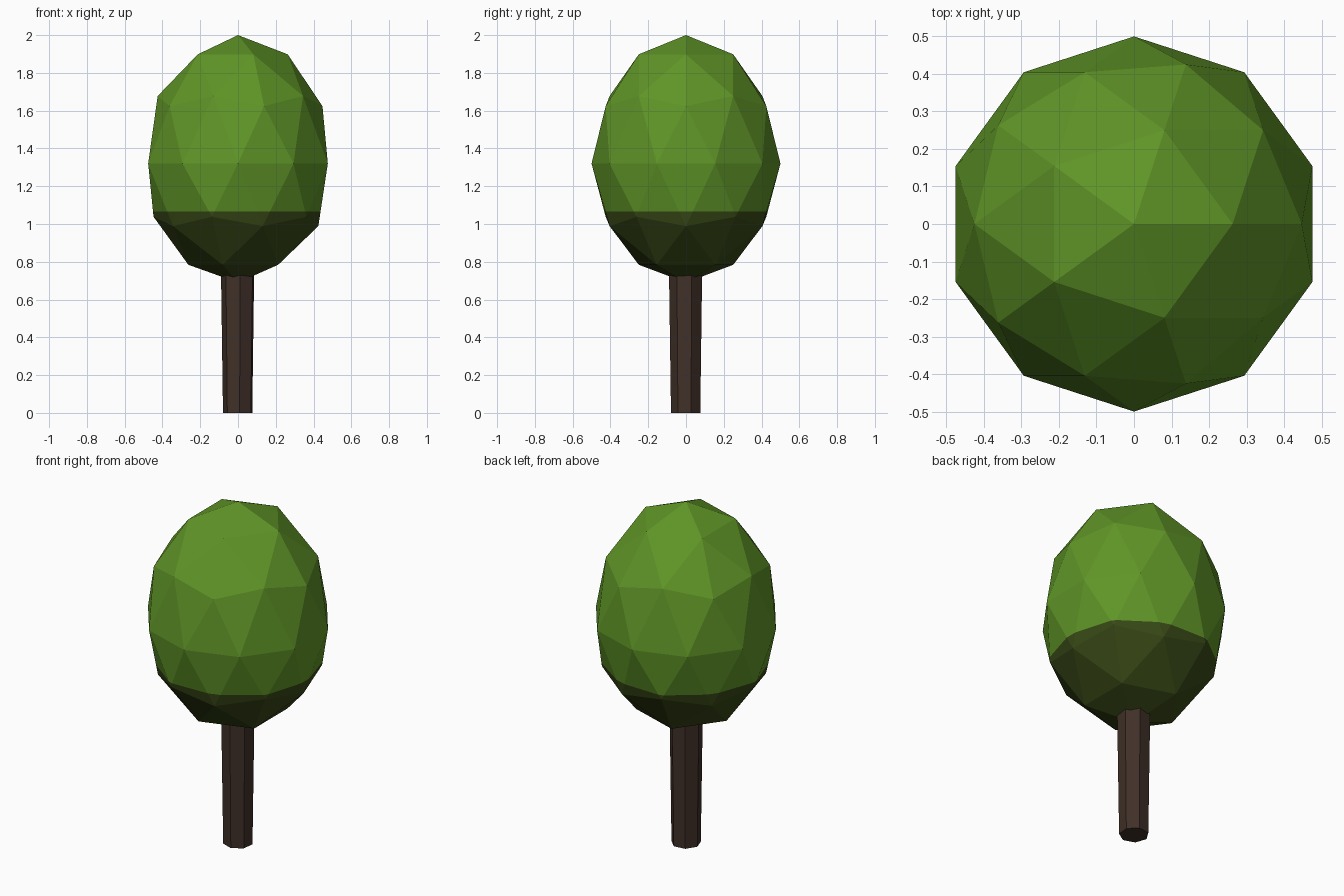
import bpy, bmesh, math

if "Cube" in bpy.data.objects:
    bpy.data.objects.remove(bpy.data.objects["Cube"])


def material(name, rgb):
    m = bpy.data.materials.new(name)
    m.diffuse_color = (*rgb, 1)
    m.use_nodes = True
    m.node_tree.nodes["Principled BSDF"].inputs["Base Color"].default_value = m.diffuse_color
    return m


def make_object(name, bm, mats):
    mesh = bpy.data.meshes.new(name)
    bm.to_mesh(mesh)
    bm.free()
    for m in mats:
        mesh.materials.append(m)
    ob = bpy.data.objects.new(name, mesh)
    bpy.context.collection.objects.link(ob)
    return ob


leaf = material("leaf green", (0.115, 0.30, 0.02))
shade = material("dark leaf green", (0.040, 0.066, 0.008))
bark = material("dark brown bark", (0.052, 0.030, 0.021))

# Foliage: low-poly ball, taller above its middle than below
MID, UP, DOWN, BAND = 1.32, 0.68, 0.63, 1.065
bm = bmesh.new()
bmesh.ops.create_icosphere(bm, subdivisions=2, radius=1)
for v in bm.verts:
    x, y, z = v.co
    v.co = (x * 0.5, y * 0.5, MID + z * (UP if z > 0 else DOWN))
# Level cut that separates the dark underside
bmesh.ops.bisect_plane(bm, geom=bm.verts[:] + bm.edges[:] + bm.faces[:],
                       plane_co=(0, 0, BAND), plane_no=(0, 0, 1))
for f in bm.faces:
    f.material_index = int(f.calc_center_median().z < BAND)
make_object("foliage", bm, [leaf, shade])

# Trunk: seven-sided, slightly wider toward the top
SIDES, TOP = 7, 0.85
bm = bmesh.new()
rings = []
for r, z in ((0.08, 0), (0.092, TOP)):
    angles = [math.radians(225) + math.tau * i / SIDES for i in range(SIDES)]
    rings.append([bm.verts.new((r * math.cos(a), r * math.sin(a), z)) for a in angles])
low, high = rings
for i in range(SIDES):
    j = (i + 1) % SIDES
    bm.faces.new((low[i], low[j], high[j], high[i]))
bm.faces.new(low[::-1])
bm.faces.new(high)
make_object("trunk", bm, [bark])
